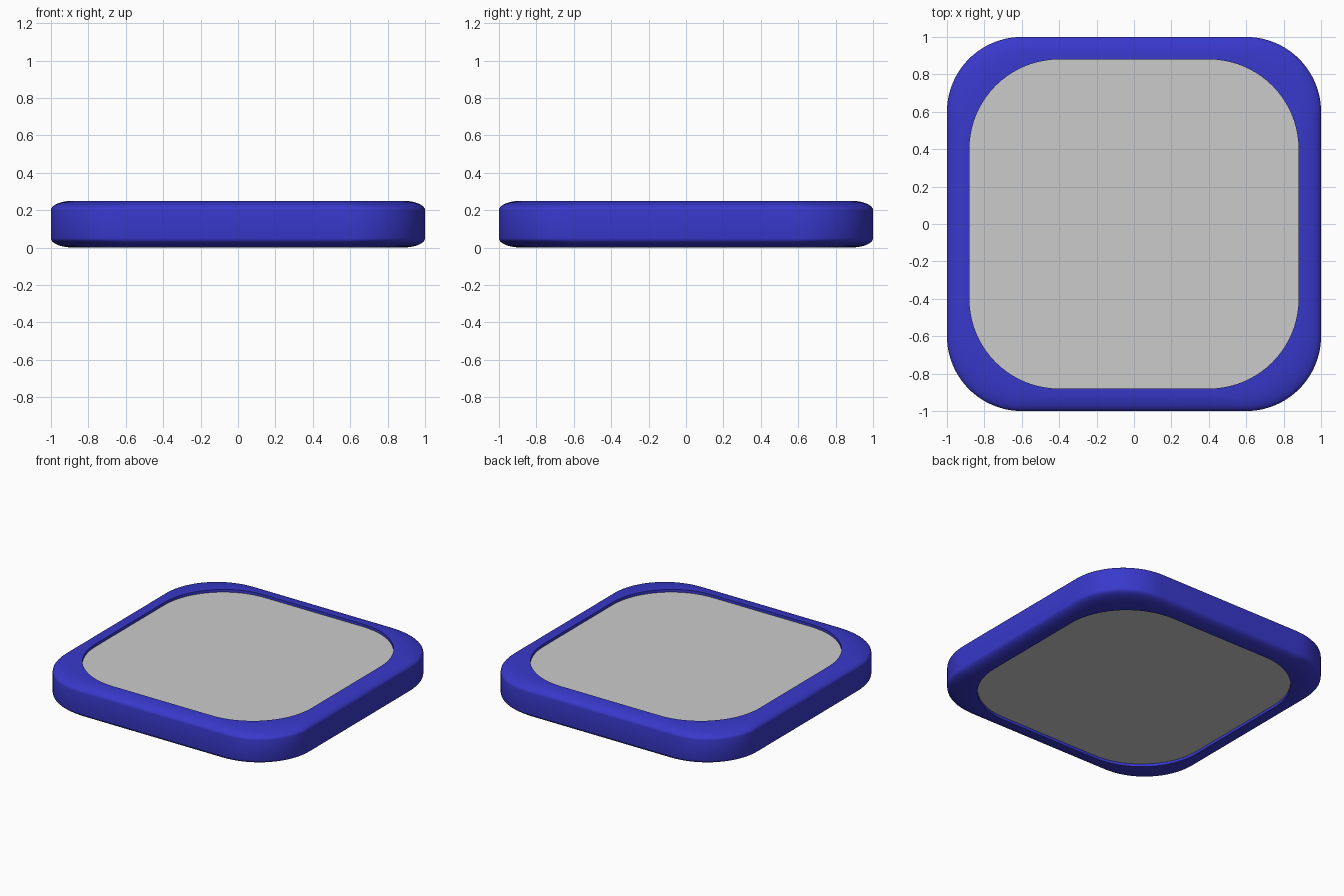
import bpy, bmesh
from math import sin, cos, pi

if "Cube" in bpy.data.objects:
    bpy.data.objects.remove(bpy.data.objects["Cube"])

SEG = 20  # segments per rounded corner


def rounded_loop(bm, half, radius, z):
    verts = []
    c = half - radius
    for k, (sx, sy) in enumerate([(1, 1), (-1, 1), (-1, -1), (1, -1)]):
        for i in range(SEG + 1):
            a = pi / 2 * (k + i / SEG)
            verts.append(bm.verts.new((sx * c + radius * cos(a), sy * c + radius * sin(a), z)))
    return verts


def loft(name, sections, closed, color=None):
    bm = bmesh.new()
    loops = [rounded_loop(bm, *s) for s in sections]
    pairs = list(zip(loops, loops[1:]))
    if closed:
        pairs.append((loops[-1], loops[0]))
    else:
        bm.faces.new(loops[0])
        bm.faces.new(loops[-1])
    for a, b in pairs:
        for i in range(len(a)):
            j = (i + 1) % len(a)
            bm.faces.new((a[i], a[j], b[j], b[i]))
    bmesh.ops.recalc_face_normals(bm, faces=bm.faces)
    mesh = bpy.data.meshes.new(name)
    bm.to_mesh(mesh)
    bm.free()
    ob = bpy.data.objects.new(name, mesh)
    bpy.context.collection.objects.link(ob)
    if color:
        mat = bpy.data.materials.new(name + "_colour")
        mat.diffuse_color = color
        mat.use_nodes = True
        mat.node_tree.nodes["Principled BSDF"].inputs["Base Color"].default_value = mat.diffuse_color
        mesh.materials.append(mat)
    bpy.ops.object.select_all(action='DESELECT')
    ob.select_set(True)
    bpy.context.view_layer.objects.active = ob
    bpy.ops.object.shade_smooth_by_angle()
    return ob


# Rim: rounded outside edges, sharp vertical opening with wider corners
H, LIP, W = 0.25, 0.05, 0.12
STEPS = 10
upper = []
for i in range(STEPS + 1):
    a = pi / 2 * i / STEPS
    t = cos(a)
    upper.append((0.88 + W * t, 0.48 - 0.08 * t, H - LIP + LIP * sin(a)))
lower = [(h, r, H - z) for h, r, z in reversed(upper)]
loft("rim", lower + upper, True, (0.04, 0.04, 0.6, 1))

# Panel set slightly below the rim on both faces
loft("panel", [(0.88, 0.48, 0.02), (0.88, 0.48, 0.23)], False)
